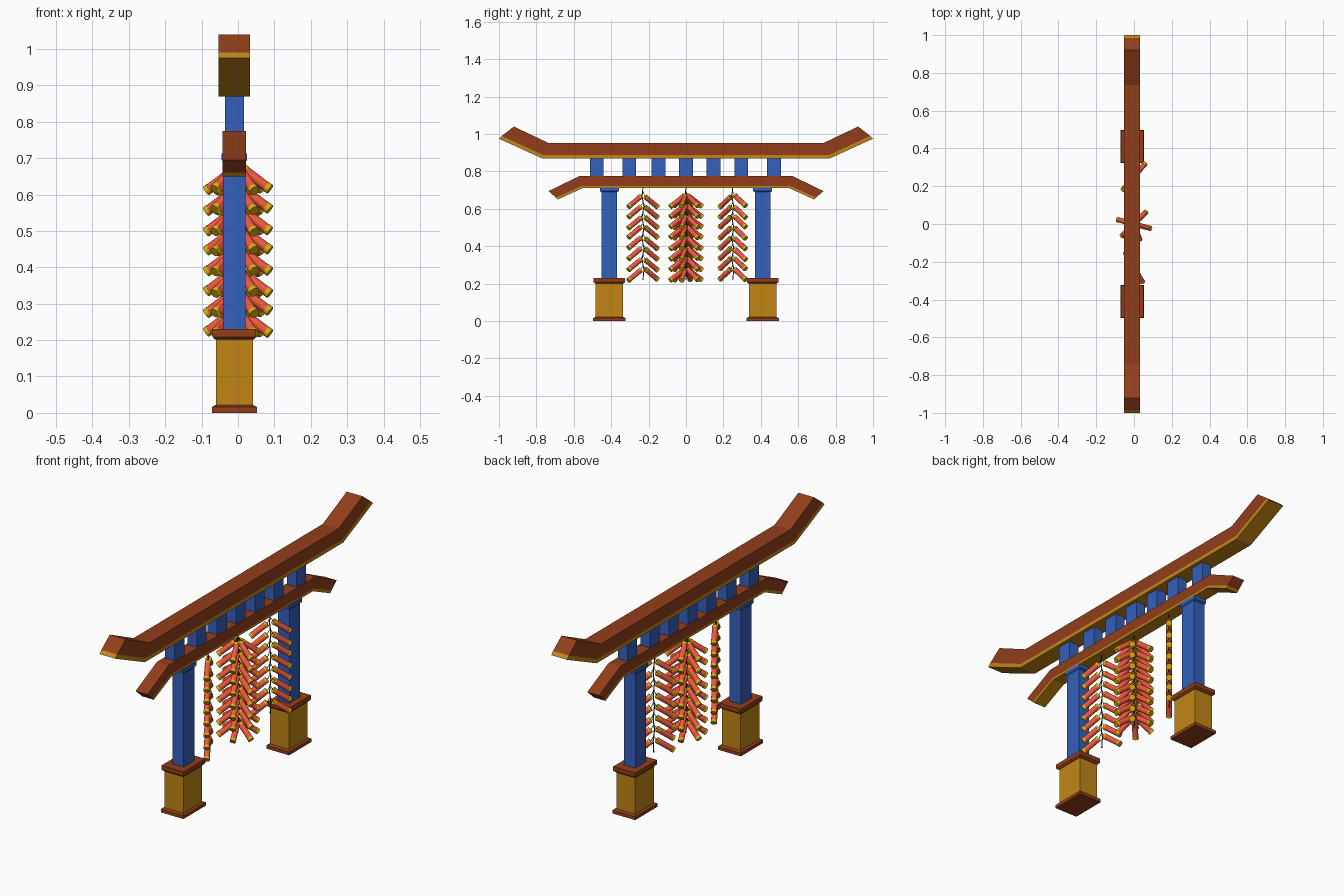
import bpy, bmesh, math, random
from mathutils import Vector, Matrix

if "Cube" in bpy.data.objects:
    bpy.data.objects.remove(bpy.data.objects["Cube"])

random.seed(4)
CX = -0.01  # the gate frame sits slightly behind the hanging crackers


def material(name, rgb):
    m = bpy.data.materials.new(name)
    m.diffuse_color = (*rgb, 1)
    m.use_nodes = True
    m.node_tree.nodes["Principled BSDF"].inputs["Base Color"].default_value = m.diffuse_color
    return m


BROWN = material("brown_lacquer", (0.29, 0.048, 0.010))
GOLD = material("gold", (0.54, 0.24, 0.008))
BLUE = material("blue_paint", (0.035, 0.115, 0.50))
RED = material("red_paper", (0.85, 0.10, 0.045))
YELLOW = material("yellow_cap", (0.72, 0.42, 0.005))
CORD = material("dark_cord", (0.10, 0.025, 0.008))


def finish(name, bm, *mats):
    bmesh.ops.recalc_face_normals(bm, faces=bm.faces)
    me = bpy.data.meshes.new(name)
    bm.to_mesh(me)
    bm.free()
    for m in mats:
        me.materials.append(m)
    ob = bpy.data.objects.new(name, me)
    bpy.context.collection.objects.link(ob)
    return ob


def block(name, cy, levels, mat):
    """Rectangular column lofted through (z, half x, half y) levels."""
    bm = bmesh.new()
    rings = [[bm.verts.new((CX + sx * hx, cy + sy * hy, z))
              for sx, sy in ((-1, -1), (1, -1), (1, 1), (-1, 1))]
             for z, hx, hy in levels]
    bm.faces.new(rings[0])
    bm.faces.new(rings[-1])
    for a, b in zip(rings, rings[1:]):
        for i in range(4):
            j = (i + 1) % 4
            bm.faces.new((a[i], a[j], b[j], b[i]))
    return finish(name, bm, mat)


def beam(name, rows, half_x):
    """Bent beam: bottom, stripe and top lines (half of each), mirrored in y."""
    bm = bmesh.new()
    grid = []
    for half in rows:
        line = [(-y, z) for y, z in reversed(half)] + list(half)
        grid.append([[bm.verts.new((CX + s * half_x, y, z)) for y, z in line]
                     for s in (-1, 1)])
    for r in range(2):
        lo, hi = grid[r], grid[r + 1]
        faces = [bm.faces.new((lo[s][i], lo[s][i + 1], hi[s][i + 1], hi[s][i]))
                 for s in (0, 1) for i in range(3)]
        faces += [bm.faces.new((lo[0][e], lo[1][e], hi[1][e], hi[0][e])) for e in (0, 3)]
        for f in faces:
            f.material_index = 1 - r
    for row, mi in ((grid[0], 1), (grid[2], 0)):
        for i in range(3):
            f = bm.faces.new((row[0][i], row[0][i + 1], row[1][i + 1], row[1][i]))
            f.material_index = mi
    return finish(name, bm, BROWN, GOLD)


# Roof beams
beam("upper_beam", [[(0.77, 0.87), (1.0, 0.975)],
                    [(0.765, 0.888), (0.985, 0.99)],
                    [(0.735, 0.952), (0.92, 1.04)]], 0.043)
beam("lower_beam", [[(0.55, 0.712), (0.685, 0.65)],
                    [(0.555, 0.723), (0.695, 0.66)],
                    [(0.57, 0.775), (0.735, 0.695)]], 0.032)

# Struts between the beams
for i, y in enumerate((-0.477, -0.303, -0.147, 0, 0.147, 0.295, 0.47)):
    block(f"strut_{i + 1}", y, [(0.77, 0.026, 0.037), (0.875, 0.026, 0.037)], BLUE)

# Posts, collars and plinths
for side, y in (("left", -0.41), ("right", 0.41)):
    block(f"{side}_post", y, [(0.225, 0.031, 0.042), (0.69, 0.031, 0.042),
                              (0.695, 0.035, 0.051), (0.713, 0.035, 0.051)], BLUE)
    block(f"{side}_plinth", y, [(0.015, 0.051, 0.073), (0.205, 0.051, 0.073)], GOLD)
    block(f"{side}_foot", y, [(0, 0.062, 0.087), (0.016, 0.062, 0.087),
                              (0.021, 0.053, 0.076)], BROWN)
    block(f"{side}_plinth_cap", y, [(0.201, 0.053, 0.076), (0.209, 0.060, 0.085),
                                    (0.230, 0.060, 0.085)], BROWN)


def rod(bm, a, b, radius, sides):
    """Closed cylinder from a to b."""
    d = b - a
    mat = Matrix.Translation((a + b) / 2) @ d.to_track_quat('Z', 'Y').to_matrix().to_4x4()
    bmesh.ops.create_cone(bm, cap_ends=True, segments=sides, radius1=radius,
                          radius2=radius, depth=d.length, matrix=mat)


def cracker_string(name, y, angles):
    paper, caps, cord = bmesh.new(), bmesh.new(), bmesh.new()
    knots = [Vector((0, y, 0.715))]
    for row in range(8):
        z = 0.668 - 0.0562 * row
        for k, deg in enumerate(angles):
            out = Vector((math.cos(math.radians(deg)), math.sin(math.radians(deg)), 0))
            dz = random.uniform(-0.004, 0.004)
            a = Vector((0, y, z + dz)) + out * 0.014
            b = Vector((0, y, z + dz - 0.056)) + out * 0.091
            n = (b - a).normalized()
            rod(paper, a + n * 0.003, b - n * 0.003, 0.0135, 12)
            rod(caps, a, a + n * 0.011, 0.0143, 12)
            rod(caps, b - n * 0.013, b, 0.0143, 12)
            # short fuse to the main cord
            rod(cord, a, Vector((0, y, z + 0.025)), 0.0015, 5)
        s = 0.005 if row % 2 else -0.005
        knots.append(Vector((0, y + s, z)))
    knots.append(Vector((0, y, 0.22)))
    for p, q in zip(knots, knots[1:]):
        rod(cord, p, q, 0.0025, 6)
    for part, bm, mat in (("tubes", paper, RED), ("caps", caps, YELLOW), ("cord", cord, CORD)):
        ob = finish(f"{name}_{part}", bm, mat)
        bpy.context.view_layer.objects.active = ob
        ob.select_set(True)
        bpy.ops.object.shade_smooth_by_angle(angle=math.radians(40))
        ob.select_set(False)


# Hanging firecracker strings
cracker_string("left_firecrackers", -0.23, (-60, 120))
cracker_string("middle_firecrackers", 0.0, (45, 225, -15, 165, -70, 110))
cracker_string("right_firecrackers", 0.25, (50, 230))
